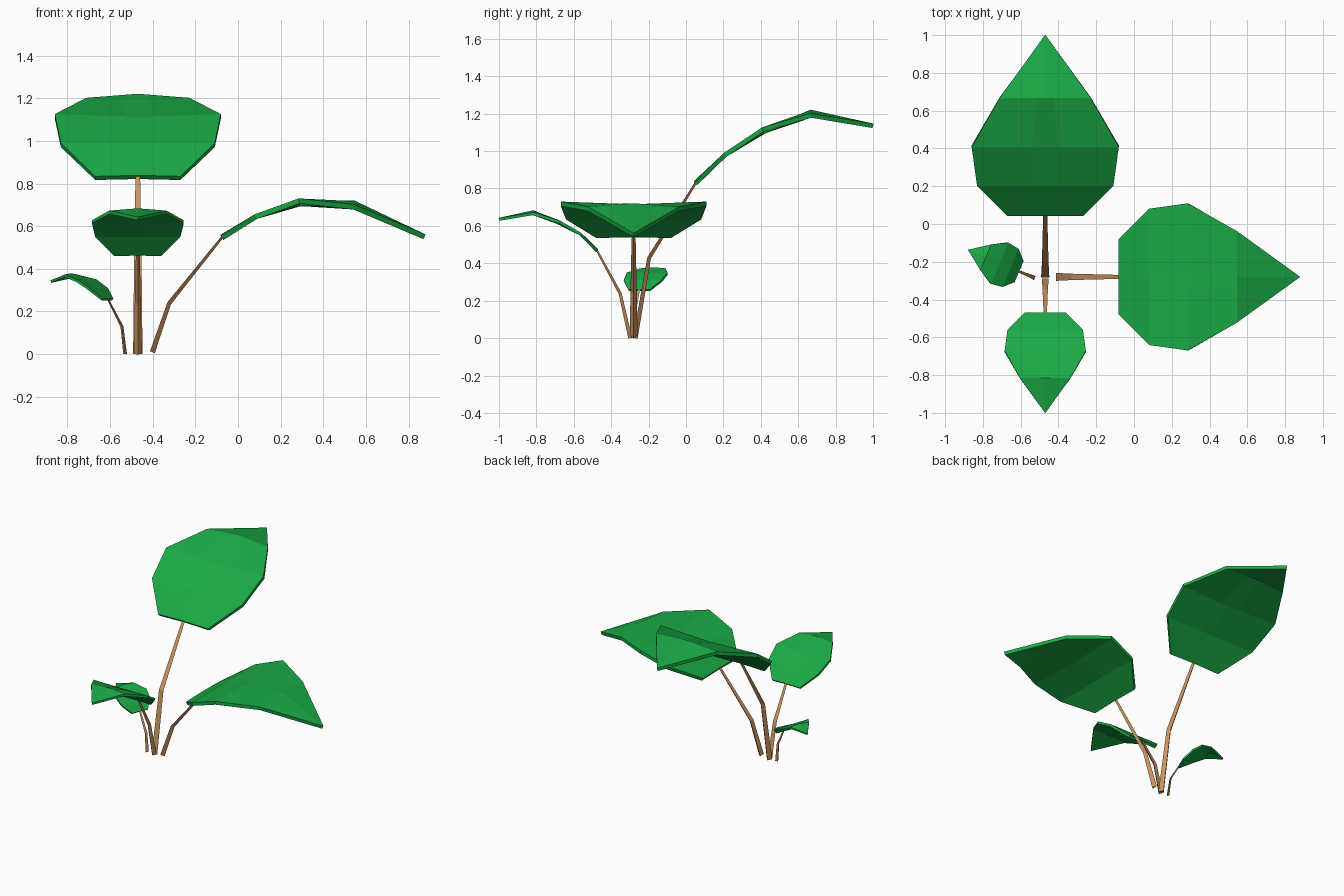
import bpy, bmesh
from math import cos, sin, radians
from mathutils import Vector

if "Cube" in bpy.data.objects:
    bpy.data.objects.remove(bpy.data.objects["Cube"])


def material(name, color):
    m = bpy.data.materials.new(name)
    m.diffuse_color = color
    m.use_nodes = True
    m.node_tree.nodes["Principled BSDF"].inputs["Base Color"].default_value = m.diffuse_color
    return m


GREEN = material("leaf_green", (0.01, 0.40, 0.06, 1))
BROWN = material("stem_brown", (0.58, 0.29, 0.11, 1))


def finish(name, bm, mat):
    bmesh.ops.recalc_face_normals(bm, faces=bm.faces)
    mesh = bpy.data.meshes.new(name)
    bm.to_mesh(mesh)
    bm.free()
    mesh.materials.append(mat)
    ob = bpy.data.objects.new(name, mesh)
    bpy.context.collection.objects.link(ob)
    return ob


def frame(angle):
    a = radians(angle)
    return Vector((cos(a), sin(a), 0)), Vector((-sin(a), cos(a), 0))


# Stem: tapered, bent triangular prism with its ridge on the underside
def stem(name, angle, path, size):
    fwd, side = frame(angle)
    pts = [Vector(p) for p in path]
    bm = bmesh.new()
    rings = []
    for i, p in enumerate(pts):
        t = (pts[min(i + 1, 2)] - pts[max(i - 1, 0)]).normalized()
        up = t.cross(side).normalized()
        if up.dot(fwd) > 0:      # upper face looks back towards the centre
            up = -up
        r = size * (1, 0.8, 0.5)[i]
        rings.append([bm.verts.new(p + side * r * s + up * r * h)
                      for s, h in ((-1, 0.4), (1, 0.4), (0, -0.75))])
    for a, b in zip(rings, rings[1:]):
        for k in range(3):
            j = (k + 1) % 3
            bm.faces.new((a[k], a[j], b[j], b[k]))
    bm.faces.new(rings[0])
    bm.faces.new(rings[-1])
    finish(name, bm, BROWN)


# Blade: cross rows along an arched midrib, closing in a pointed tip
ROWS = ((0, 0.21, 0.005), (0.168, 0.38, 0), (0.38, 0.41, -0.015), (0.65, 0.255, 0.02))
COLS = (-1, -0.18, 0, 0.18, 1)


def blade(name, angle, base, length, heights, thick):
    fwd, side = frame(angle)
    base = Vector((base[0], base[1], 0))
    bm = bmesh.new()
    rows = []
    for (d, w, lift), z in zip(ROWS, heights):
        rows.append([bm.verts.new(base + fwd * d * length + side * c * w * length
                                  + Vector((0, 0, z + lift * length * (1 - abs(c)))))
                     for c in COLS])
    tip = bm.verts.new(base + fwd * length + Vector((0, 0, heights[4])))
    for a, b in zip(rows, rows[1:]):
        for k in range(4):
            bm.faces.new((a[k], a[k + 1], b[k + 1], b[k]))
    for k in range(4):
        bm.faces.new((rows[-1][k], rows[-1][k + 1], tip))
    ob = finish(name, bm, GREEN)
    mod = ob.modifiers.new("thickness", 'SOLIDIFY')
    mod.thickness = thick
    mod.offset = 0


# Four leaves: direction, stem path, stem size, blade length, row heights
LEAVES = (
    ("back", 90, ((-0.47, -0.275, 0), (-0.47, -0.2, 0.43), (-0.47, 0.05, 0.83)),
     0.022, 0.95, (0.825, 0.98, 1.115, 1.19, 1.135), 0.024),
    ("front", -90, ((-0.47, -0.295, 0), (-0.47, -0.35, 0.24), (-0.47, -0.475, 0.47)),
     0.018, 0.525, (0.465, 0.555, 0.62, 0.665, 0.635), 0.016),
    ("right", 0, ((-0.405, -0.28, 0.01), (-0.325, -0.28, 0.24), (-0.075, -0.28, 0.55)),
     0.021, 0.95, (0.545, 0.645, 0.718, 0.69, 0.55), 0.024),
    ("left", 157, ((-0.53, -0.285, 0), (-0.545, -0.277, 0.13), (-0.612, -0.25, 0.26)),
     0.012, 0.289, (0.255, 0.305, 0.345, 0.367, 0.34), 0.012),
)
for label, angle, path, size, length, heights, thick in LEAVES:
    stem(label + "_stem", angle, path, size)
    blade(label + "_leaf", angle, path[2], length, heights, thick)
